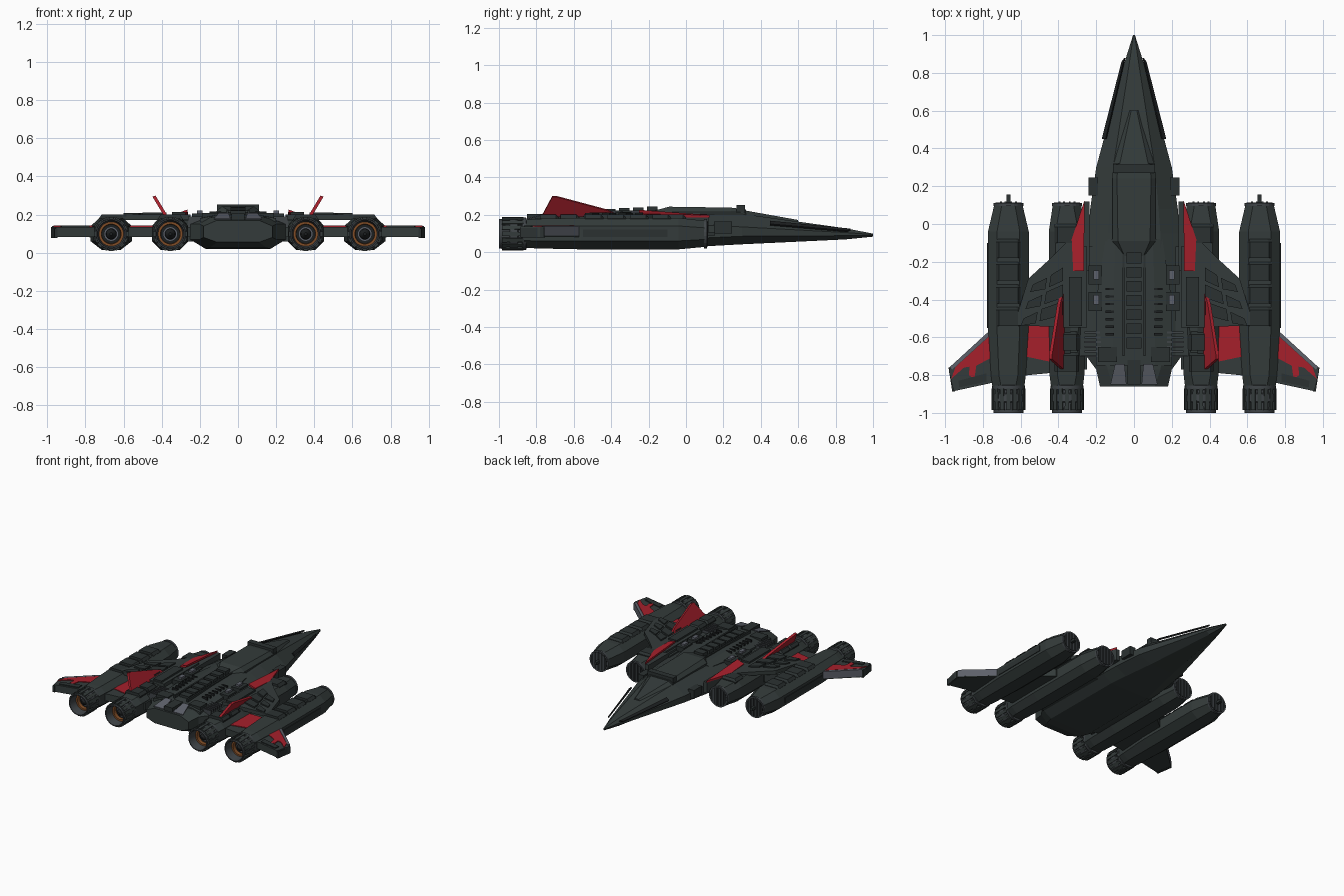
import bpy, bmesh, math
from mathutils import Vector

if "Cube" in bpy.data.objects:
    bpy.data.objects.remove(bpy.data.objects["Cube"])


def material(name, r, g, b):
    m = bpy.data.materials.new(name)
    m.diffuse_color = (r, g, b, 1)
    m.use_nodes = True
    m.node_tree.nodes["Principled BSDF"].inputs["Base Color"].default_value = m.diffuse_color
    return m


HULL = material("dark hull", 0.034, 0.044, 0.043)
PANEL = material("charcoal panel", 0.024, 0.031, 0.031)
RED = material("red paint", 0.38, 0.014, 0.024)
GREY = material("light grey", 0.11, 0.12, 0.145)
METAL = material("nozzle metal", 0.05, 0.058, 0.064)
ORANGE = material("burnt orange", 0.22, 0.075, 0.02)
BLACK = material("black", 0.012, 0.014, 0.015)


class Part:
    """Collects lofts and slabs into one object, optionally mirrored in x."""

    def __init__(self, name, mat, mirror=False):
        self.name, self.mat, self.mirror = name, mat, mirror
        self.bm = bmesh.new()

    def loft(self, rings, cap=True):
        for s in ((1, -1) if self.mirror else (1,)):
            vs = [[self.bm.verts.new((s * p[0], p[1], p[2])) for p in r] for r in rings]
            n = len(rings[0])
            for a, b in zip(vs, vs[1:]):
                for i in range(n):
                    self.bm.faces.new((a[i], a[(i + 1) % n], b[(i + 1) % n], b[i]))
            if cap:
                self.bm.faces.new(vs[0][::-1])
                self.bm.faces.new(vs[-1])
        return self

    def slab(self, pts, off):
        o = Vector(off)
        return self.loft([[Vector(p) for p in pts], [Vector(p) + o for p in pts]])

    def flat(self, xy, z0, z1):
        return self.slab([(x, y, z0) for x, y in xy], (0, 0, z1 - z0))

    def box(self, x0, x1, y0, y1, z0, z1):
        return self.flat([(x0, y0), (x1, y0), (x1, y1), (x0, y1)], z0, z1)

    def lathe(self, cx, cz, profile, n=24, cap=True):
        return self.loft([[(cx + r * math.cos(2 * math.pi * (i + .5) / n), y,
                            cz + r * math.sin(2 * math.pi * (i + .5) / n)) for i in range(n)]
                          for y, r in profile], cap)

    def done(self, smooth=False):
        bmesh.ops.recalc_face_normals(self.bm, faces=self.bm.faces)
        me = bpy.data.meshes.new(self.name)
        self.bm.to_mesh(me)
        self.bm.free()
        me.materials.append(self.mat)
        ob = bpy.data.objects.new(self.name, me)
        bpy.context.collection.objects.link(ob)
        if smooth:
            bpy.context.view_layer.objects.active = ob
            ob.select_set(True)
            bpy.ops.object.shade_smooth_by_angle(angle=math.radians(30))
            ob.select_set(False)


def octo(cx, y, hb, hw, ht, z0, zl, zh, z1):
    """Eight-sided section: bottom, side and top half widths with heights."""
    half = [(hb, z0), (hw, zl), (hw, zh), (ht, z1)]
    return [(cx + x, y, z) for x, z in half] + [(cx - x, y, z) for x, z in half[::-1]]


# fuselage with needle nose and chamfered tail
Part("fuselage", HULL).loft([octo(0, *s) for s in (
    (1.0, .003, .005, .003, .083, .088, .094, .099),
    (.85, .025, .052, .025, .068, .088, .105, .128),
    (.30, .10, .20, .11, .042, .085, .135, .205),
    (.08, .14, .232, .13, .03, .075, .145, .205),
    (-.05, .165, .242, .14, .02, .07, .15, .20),
    (-.70, .17, .252, .15, .02, .07, .15, .19),
    (-.77, .15, .20, .14, .025, .07, .15, .185),
    (-.86, .11, .18, .11, .055, .08, .14, .17))]).done()

# raised nose ridge, cockpit canopy and rear deck
Part("nose_ridge", HULL).loft([octo(0, *s) for s in (
    (.60, .03, .03, .015, .13, .14, .155, .172),
    (.32, .11, .11, .075, .15, .18, .20, .222))]).done()
Part("canopy", HULL).loft([octo(0, *s) for s in (
    (.32, .11, .11, .085, .15, .17, .21, .228),
    (.24, .115, .115, .09, .15, .17, .215, .238),
    (-.09, .115, .115, .085, .15, .17, .215, .243),
    (-.17, .06, .06, .05, .15, .17, .20, .222))]).done()
Part("canopy_front_block", PANEL).box(-.11, .11, .27, .315, .2, .252).done()
Part("rear_deck", HULL).loft([octo(0, *s) for s in (
    (-.08, .15, .15, .10, .17, .18, .195, .215),
    (-.40, .20, .20, .11, .16, .175, .19, .213),
    (-.75, .20, .20, .11, .16, .17, .18, .198))]).done()
Part("nose_side_strips", BLACK, True).slab(
    [(.045, .88, .118), (.06, .86, .108), (.165, .45, .143), (.145, .45, .16)], (.006, 0, .008)).done()

# spine blocks and deck detail
spine = Part("spine_blocks", PANEL)
for i in range(7):
    y = -.18 - .075 * i
    spine.box(-.04, .04, y - .028, y + .028, .19, .244 - .004 * i)
spine.done()
Part("spine_rails", PANEL, True).box(.05, .062, -.70, -.14, .19, .222).done()
vents = Part("deck_vents", BLACK, True)
for i in range(7):
    vents.box(.105, .15, -.35 - .04 * i, -.338 - .04 * i, .19, .216)
vents.done()
ribs = Part("side_ribs", METAL, True)
for i in range(6):
    ribs.box(.175, .262, -.58 - .025 * i, -.57 - .025 * i, .12, .19)
ribs.done()
blocks = Part("deck_grey_blocks", GREY, True)
for y in (-.27, -.40):
    blocks.box(.185, .215, y - .025, y + .025, .17, .22)
blocks.done()
Part("deck_side_boxes", PANEL, True).box(.17, .24, -.32, -.22, .15, .205) \
    .box(.17, .24, -.46, -.36, .15, .205).box(.09, .19, -.73, -.65, .17, .208).done()
Part("tail_exhaust_plates", GREY, True).slab(
    [(.05, -.74, .203), (.10, -.74, .203), (.125, -.85, .174), (.04, -.85, .174)], (0, 0, .006)).done()
Part("tail_block", PANEL).box(-.035, .035, -.85, -.72, .15, .205).done()
Part("neck_boxes", PANEL, True).box(.19, .24, .15, .245, .10, .165).done()

# four engine pods with intakes and nozzles
Z = .098
for label, cx, w in (("inner", .355, .096), ("outer", .665, .108)):
    Part(label + "_pods", HULL, True).loft([octo(cx, *s) for s in (
        (.10, .035, .075, .035, .028, .068, .13, .168),
        (-.04, .05, w, .06, .015, .06, .14, .183),
        (-.56, .05, w, .06, .015, .06, .14, .183),
        (-.80, .045, .092, .05, .02, .06, .14, .178),
        (-.865, .038, .084, .038, .024, .062, .135, .172))]).done()
    Part(label + "_intake_rims", METAL, True).lathe(
        cx, Z, [(.095, .07), (.095, .08), (.112, .08), (.112, .07)]).done()
    Part(label + "_intake_discs", BLACK, True).lathe(cx, Z, [(.10, .07), (.114, .07)]).done()
    slats = Part(label + "_intake_slats", METAL, True)
    for k in (-.04, -.015, .015, .04):
        h = math.sqrt(.068 ** 2 - k * k)
        slats.box(cx + k - .005, cx + k + .005, .11, .118, Z - h, Z + h)
    slats.done()
    Part(label + "_nozzles", METAL, True).lathe(cx, Z, [
        (-.85, .07), (-.855, .088), (-.875, .088), (-.88, .078), (-.895, .078), (-.90, .087),
        (-.94, .088), (-.945, .082), (-1.0, .08), (-1.0, .073), (-.93, .064), (-.90, .06)]).done(True)
    petals = Part(label + "_nozzle_petals", HULL, True)
    for i in range(16):
        a = 2 * math.pi * i / 16
        u, t = Vector((math.cos(a), 0, math.sin(a))), Vector((-math.sin(a), 0, math.cos(a)))
        c = Vector((cx, 0, Z)) + u * .076
        petals.slab([c + t * k + Vector((0, y, 0)) for k, y in
                     ((-.010, -.87), (.010, -.87), (.012, -.985), (-.012, -.985))], u * .014)
    petals.done()
    Part(label + "_nozzle_glow_rings", ORANGE, True).lathe(
        cx, Z, [(-.90, .066), (-.935, .0655), (-.935, .052), (-.90, .05)]).done()
    Part(label + "_nozzle_hubs", BLACK, True).lathe(cx, Z, [(-.89, .052), (-.908, .052)]) \
        .lathe(cx, Z, [(-.9, .03), (-.93, .024), (-.95, .008)]).done()
    Part(label + "_nozzle_hub_rings", GREY, True).lathe(
        cx, Z, [(-.90, .036), (-.915, .036), (-.915, .029), (-.90, .029)]).done()
    # top panels along each pod
    top = Part(label + "_pod_panels", PANEL, True)
    for y in ((-.13, -.25, -.37, -.49) if label == "outer" else (-.05, -.62, -.73)):
        top.loft([octo(cx, yy, .06, .065, hw, .165, .172, .18, z)
                  for yy, hw, z in ((y + .05, .04, .186), (y + .035, .05, .2), (y - .05, .05, .2))])
    top.done()
Part("outer_pod_probes", PANEL, True).box(.655, .675, .10, .155, .088, .108).done()
Part("outer_pod_side_panels", PANEL, True).box(.765, .778, -.55, -.10, .08, .12).done()
Part("pod_links", HULL, True).box(.22, .30, -.70, -.12, .06, .17).done()

# swept lower wings, running through both pods to the tips
Part("lower_wings", HULL, True).flat(
    [(.25, -.30), (.46, -.30), (.56, -.385), (.77, -.57), (.972, -.755), (.98, -.78), (.955, -.885),
     (.77, -.845), (.56, -.80), (.25, -.77)], .082, .136).done()
Part("wing_leading_edges", GREY, True).slab(
    [(.755, -.556, .088), (.975, -.757, .088), (.975, -.757, .141), (.755, -.556, .141)],
    (-.012, -.014, 0)).done()
Part("wing_red_plates", RED, True).flat(
    [(.74, -.57), (.945, -.757), (.968, -.82), (.945, -.80), (.90, -.76), (.87, -.755), (.875, -.80),
     (.845, -.82), (.835, -.75), (.74, -.70)], .13, .1415).flat(
    [(.44, -.50), (.58, -.50), (.58, -.70), (.44, -.73)], .13, .1415).done()
Part("wing_tip_rails", PANEL, True).flat(
    [(.968, -.755), (.982, -.76), (.962, -.888), (.946, -.885)], .078, .128).done()
Part("wing_flap_panels", PANEL, True).flat(
    [(.78, -.79), (.93, -.83), (.925, -.865), (.78, -.835)], .13, .143).done()

# upper wing plates bridging the pods
Part("upper_wings", HULL, True).flat(
    [(.25, -.12), (.35, -.09), (.44, -.18), (.56, -.29), (.635, -.535), (.36, -.548), (.25, -.548)],
    .172, .2).done()
panels = Part("upper_wing_panels", PANEL, True)
for i in range(3):
    y, e = -.27 - .09 * i, .025 * i
    panels.flat([(.375, y + .04), (.44 + e, y), (.45 + e, y - .065), (.375, y - .03)], .19, .211)
    panels.flat([(.46 + e, y - .015), (.535 + e, y - .05), (.55 + e, y - .09), (.47 + e, y - .075)], .19, .209)
panels.box(.275, .345, -.54, -.28, .19, .213).done()

# red strakes beside the cockpit and canted red fins
Part("red_strakes", RED, True).slab(
    [(.262, .125, .185), (.33, -.08, .187), (.322, -.25, .192), (.265, -.25, .212)], (0, 0, .014)).done()
Part("strake_bases", HULL, True).flat(
    [(.235, .12), (.262, .12), (.322, -.08), (.32, -.25), (.235, -.25)], .10, .187).done()
Part("red_fins", RED, True).slab(
    [(.355 + (z - .17) * .6, y, z) for y, z in
     ((-.785, .17), (-.715, .30), (-.69, .30), (-.42, .228), (-.37, .205), (-.37, .17))],
    (.016, 0, -.006)).done()
Part("fin_roots", PANEL, True).box(.335, .40, -.77, -.40, .165, .19).done()
